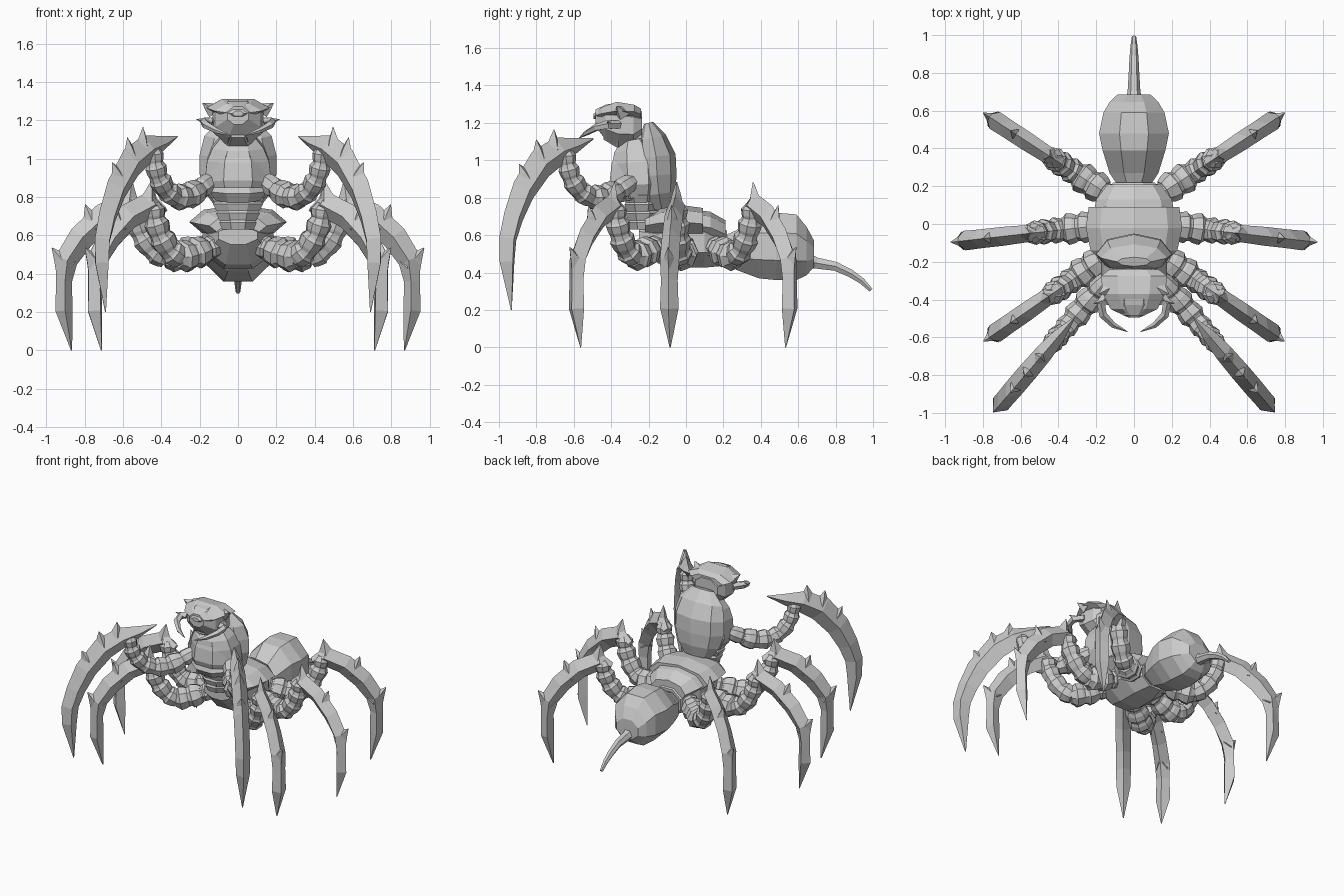
import bpy, bmesh, math
from mathutils import Vector as V

X, Y, Z = V((1, 0, 0)), V((0, 1, 0)), V((0, 0, 1))


def tube(name, pts, sizes, lat=X, n=8, rot=0.0, axis=None):
    """Faceted loft: rings (half width along lat, half height) along a path."""
    bm = bmesh.new()
    pts = [V(p) for p in pts]
    rings = []
    for i, p in enumerate(pts):
        t = axis or (pts[min(i + 1, len(pts) - 1)] - pts[max(i - 1, 0)]).normalized()
        a = (lat - t * lat.dot(t)).normalized()
        b = t.cross(a)
        w, h = sizes[i]
        rings.append([bm.verts.new(p + a * w * math.cos(rot + k * math.tau / n)
                                   + b * h * math.sin(rot + k * math.tau / n)) for k in range(n)])
    for r, q in zip(rings, rings[1:]):
        for k in range(n):
            bm.faces.new((r[k], r[(k + 1) % n], q[(k + 1) % n], q[k]))
    bm.faces.new(rings[0])
    bm.faces.new(rings[-1])
    bmesh.ops.recalc_face_normals(bm, faces=bm.faces)
    me = bpy.data.meshes.new(name)
    bm.to_mesh(me)
    bm.free()
    ob = bpy.data.objects.new(name, me)
    bpy.context.collection.objects.link(ob)
    return ob


def body(name, rows, n=8, rot=0.0, axis=None):
    """Loft on the centre plane; rows are (y, z, half width, half height)."""
    return tube(name, [(0, r[0], r[1]) for r in rows], [r[2:] for r in rows], X, n, rot, axis)


def spike(name, base, tip, w, lat, deep=1.2):
    base, tip = V(base), V(tip)
    tube(name, [base, base.lerp(tip, 0.55), tip],
         [(w, w * deep), (w * .55, w * deep * .45), (.002, .002)], lat, 4)


# Abdomen and stinger
R8 = math.pi / 8
body("abdomen", [(.20, .53, .09, .07), (.27, .52, .14, .115), (.39, .54, .18, .185),
                 (.48, .54, .20, .195), (.59, .535, .175, .19), (.645, .515, .14, .14),
                 (.685, .50, .095, .075)], 8, R8, Y)
body("stinger", [(.66, .46, .045, .045), (.70, .45, .034, .034), (.80, .433, .028, .028),
                 (.88, .395, .024, .024), (.94, .355, .019, .019), (.99, .305, .012, .012)], 6)

# Mid body with top carapace plates
body("mid_body", [(-.25, .60, .11, .05), (-.15, .56, .17, .12), (-.05, .565, .20, .15),
                  (.1, .565, .195, .15), (.22, .53, .12, .10)], 8, R8, Y)
body("front_carapace", [(-.22, .65, .15, .05), (-.14, .665, .23, .075), (-.02, .67, .255, .09),
                        (.09, .66, .24, .085)], 8, 0, Y)
body("rear_carapace", [(.05, .65, .215, .085), (.13, .64, .2, .085), (.21, .605, .14, .075)], 8, 0, Y)

# Waist rings
for i in range(4):
    z, y, w = .64 + i * .048, -.225 - i * .006, .105 + i * .018
    body("waist_ring", [(y, z - .01, w * .85, .085), (y, z + .028, w, .10), (y, z + .045, w * .9, .09)],
         8, R8)

# Torso: chest, belly lip, back shell
body("chest", [(-.25, .80, .15, .12), (-.255, .87, .19, .145), (-.26, .99, .175, .145),
               (-.27, 1.06, .145, .125), (-.28, 1.11, .10, .08)], 8, R8)
body("belly_lip", [(-.28, .79, .125, .10), (-.29, .835, .165, .125), (-.29, .86, .145, .11)], 8, R8)
body("chest_plate", [(-.335, .85, .14, .07), (-.335, .88, .15, .085), (-.325, .97, .14, .085),
                     (-.31, 1.05, .11, .07)], 6)
body("back_shell", [(-.13, .74, .11, .05), (-.145, .82, .17, .09), (-.155, .92, .20, .105),
                    (-.16, 1.02, .20, .105), (-.18, 1.12, .175, .075), (-.20, 1.20, .09, .025)], 8)
body("neck", [(-.26, 1.03, .10, .09), (-.30, 1.13, .09, .08)], 8)

# Head with flared crest, nose and jaw
body("head", [(-.235, 1.195, .10, .07), (-.28, 1.185, .135, .12), (-.36, 1.19, .145, .13),
              (-.43, 1.205, .125, .10), (-.485, 1.225, .06, .05)], 8, R8, Y)
body("crest", [(-.24, 1.245, .13, .035), (-.275, 1.26, .175, .042), (-.37, 1.265, .165, .055),
               (-.45, 1.25, .125, .04), (-.495, 1.235, .03, .015)], 6, 0, Y)
body("jaw", [(-.29, 1.11, .09, .05), (-.36, 1.11, .10, .055), (-.44, 1.145, .06, .04)], 6, 0, Y)


def limb(name, at, path):
    """Overlapping flared armour segments along a bent limb; path is (s, z, radius)."""
    for (s0, z0, r0), (s1, z1, r1) in zip(path, path[1:]):
        a, b = at(s0, z0), at(s1, z1)
        tube(name, [a.lerp(b, f) for f in (-.12, .2, .65, .8, 1.12)],
             [(r0 * k, r0 * k) for k in (.8, .97, 1.06, .9)] + [(r1 * .82, r1 * .82)], at.lat, 8)


class Plane:
    """Vertical plane that one leg lies in; maps (s, z) to 3D."""
    def __init__(self, x, y, dx, dy, side):
        self.o = V((x * side, y, 0))
        self.d = V((dx * side, dy, 0)).normalized()
        self.lat = self.d.cross(Z)

    def __call__(self, s, z):
        return self.o + self.d * s + Z * z


LEG_LIMB = [(-.07, .55, .06), (.02, .525, .08), (.10, .50, .08), (.18, .485, .066),
            (.25, .53, .065), (.305, .61, .062), (.335, .69, .055), (.345, .76, .04)]
LEG_BLADE = [(.28, .73, .03, .02), (.36, .76, .045, .07), (.50, .70, .05, .07), (.62, .59, .05, .068),
             (.70, .47, .052, .06), (.712, .36, .045, .042), (.712, .21, .05, .045), (.672, 0, .003, .003)]
LEG_SPIKES = [((.38, .74), (.355, .885)), ((.55, .63), (.60, .76)), ((.69, .43), (.775, .535))]
ARM_LIMB = [(-.08, .88, .055), (.02, .83, .07), (.11, .80, .067), (.20, .80, .058),
            (.28, .84, .057), (.335, .91, .054), (.36, .98, .048), (.37, 1.05, .035)]
ARM_BLADE = [(.18, 1.115, .004, .004), (.30, 1.08, .035, .04), (.42, 1.05, .048, .078),
             (.55, .98, .052, .088), (.67, .84, .052, .08), (.74, .70, .05, .068),
             (.78, .58, .05, .06), (.785, .46, .047, .052), (.755, .20, .003, .003)]
ARM_SPIKES = [((.46, 1.03), (.455, 1.165)), ((.55, .99), (.58, 1.11)), ((.64, .88), (.70, .98))]

for side in (1, -1):
    # Walking legs and raised front scythes
    for name, frame, lm, bl, sp in (
            ("front_scythe", (.20, -.36, .65, -.76), ARM_LIMB, ARM_BLADE, ARM_SPIKES),
            ("second_leg", (.16, -.18, .62, -.43), LEG_LIMB, LEG_BLADE, LEG_SPIKES),
            ("middle_leg", (.20, -.01, .76, -.085), LEG_LIMB, LEG_BLADE, LEG_SPIKES),
            ("rear_leg", (.15, .165, .62, .405), LEG_LIMB, LEG_BLADE, LEG_SPIKES)):
        at = Plane(*frame, side)
        limb(name + "_segment", at, lm)
        tube(name + "_blade", [at(p[0], p[1]) for p in bl], [p[2:] for p in bl], at.lat, 4)
        for b, t in sp:
            spike(name + "_spike", at(*b), at(*t), .042, at.lat, 1.8)

    # Mandibles, crest horns and cheek spikes
    tube("mandible", [(side * x, y, z) for x, y, z in
                      ((.13, -.36, 1.19), (.175, -.42, 1.19), (.165, -.48, 1.175),
                       (.11, -.535, 1.145), (.035, -.57, 1.12))],
         [(.024, .028), (.024, .025), (.02, .022), (.014, .016), (.002, .002)], Z, 5)
    spike("crest_horn", (side * .13, -.34, 1.25), (side * .185, -.37, 1.29), .04, Z)
    spike("cheek_spike", (side * .14, -.40, 1.19), (side * .215, -.42, 1.205), .025, Z)
